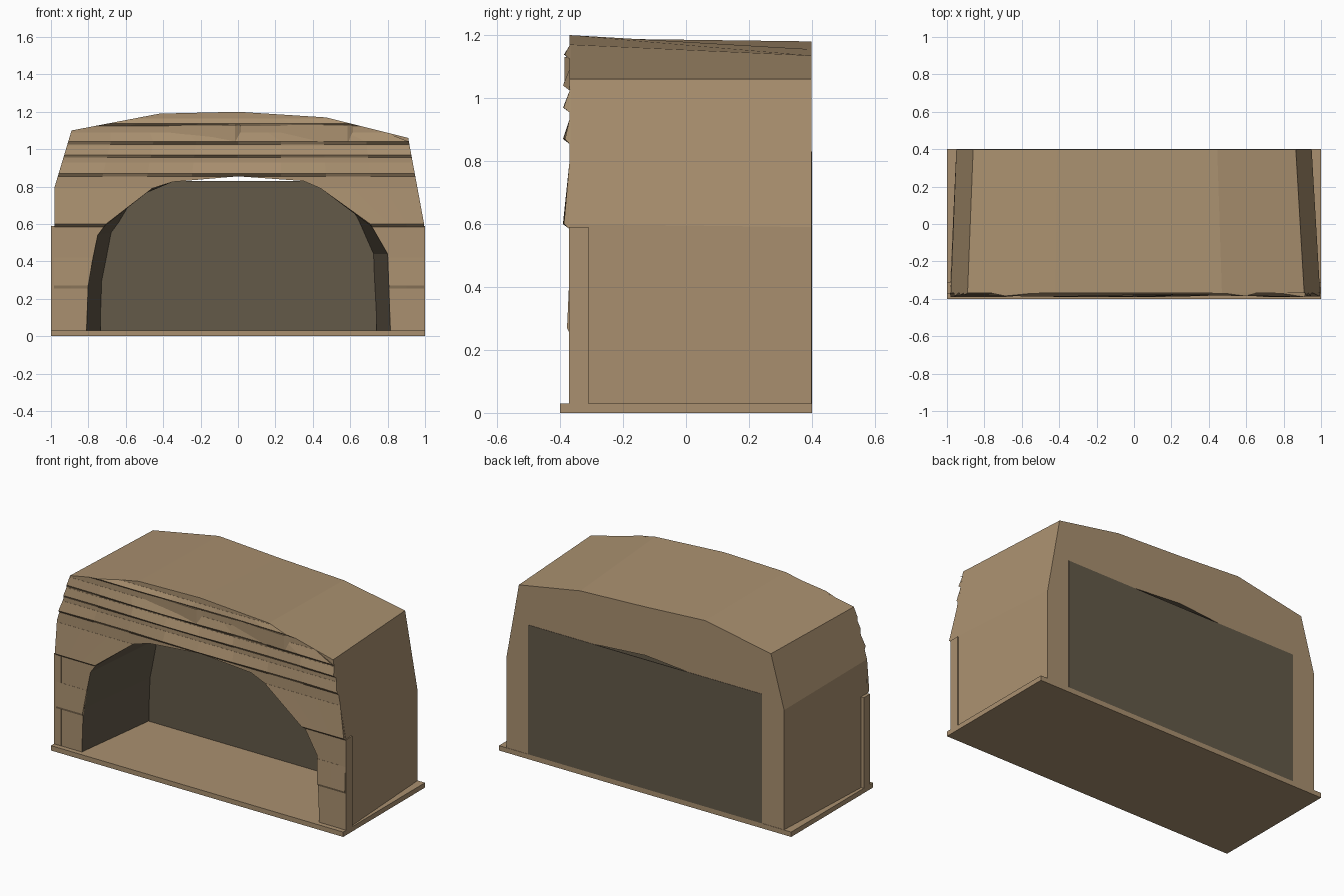
import bpy, bmesh, math

old = bpy.data.objects.get("Cube")
if old:
    bpy.data.objects.remove(old, do_unlink=True)


def material(name, rgb):
    m = bpy.data.materials.new(name)
    m.use_nodes = True
    m.diffuse_color = (*rgb, 1)
    m.node_tree.nodes["Principled BSDF"].inputs["Base Color"].default_value = (*rgb, 1)
    return m


STONE = material("sandy brown stone", (0.40, 0.28, 0.16))
SHADE = material("dark interior", (0.125, 0.10, 0.066))


def finish(name, bm, *mats):
    bmesh.ops.recalc_face_normals(bm, faces=bm.faces)
    me = bpy.data.meshes.new(name)
    bm.to_mesh(me)
    bm.free()
    for m in mats:
        me.materials.append(m)
    ob = bpy.data.objects.new(name, me)
    bpy.context.collection.objects.link(ob)
    return ob


def loft(name, rings, mats, dark=lambda i, j: False):
    """Closed solid through matching rings of points, capped at both ends."""
    bm = bmesh.new()
    vs = [[bm.verts.new(p) for p in r] for r in rings]
    n = len(rings[0])
    for a, b in zip(vs, vs[1:]):
        for i in range(n):
            j = (i + 1) % n
            f = bm.faces.new((a[i], a[j], b[j], b[i]))
            f.material_index = int(dark(i, j))
    bm.faces.new(vs[0])
    bm.faces.new(vs[-1])
    return finish(name, bm, *mats)


def box(name, x, y, z, mat):
    rings = [[(x[0], y[0], h), (x[1], y[0], h), (x[1], y[1], h), (x[0], y[1], h)] for h in z]
    return loft(name, rings, [mat])


FRONT, BACK = -0.37, 0.398

# Outlines as (x, z), running from the -x foot over the top to the +x foot
outer_front = [(-.985, .03), (-.98, .8), (-.89, 1.1), (-.42, 1.19), (0, 1.2),
               (.47, 1.17), (.91, 1.06), (.995, .6), (.995, .03)]
outer_back = [(-.95, .03), (-.95, .77), (-.86, 1.095), (-.41, 1.18), (0, 1.155),
              (.445, 1.135), (.865, 1.06), (.95, .59), (.95, .03)]
arch_front = [(-.81, .03), (-.8, .3), (-.75, .54), (-.6, .745), (-.35, .825),
              (0, .855), (.35, .83), (.65, .7), (.8, .44), (.815, .03)]
arch_back = [(-.71, .03), (-.7, .3), (-.65, .56), (-.54, .745), (-.35, .825),
             (0, .855), (.35, .83), (.58, .7), (.695, .44), (.717, .03)]

# Base slab
box("base_slab", (-1, 1), (-.4, .4), (0, .03), STONE)

# Rock shell with a tapering tunnel
n_out = len(outer_front)
shell_rings = [[(x, y, z) for x, z in o + a[::-1]]
               for o, a, y in ((outer_front, arch_front, FRONT), (outer_back, arch_back, BACK))]
loft("rock_shell", shell_rings, [STONE, SHADE], lambda i, j: i >= n_out and j >= n_out)

# Dark block closing the rear of the tunnel
box("rear_block", (-.8, .8), (.396, .4), (.03, .83), SHADE)
box("tunnel_end_wall", (-.735, .74), (.18, .19), (.03, .83), SHADE)


def edge_x(outline, z, side):
    """x of an outline at height z on the given side."""
    half = outline if side < 0 else outline[::-1]
    for (xa, za), (xb, zb) in zip(half, half[1:]):
        if za <= z <= zb:
            return xa + (xb - xa) * (z - za) / (zb - za)
    return half[0][0]


def ledge(name, z0, z1, depth, left, right, steps=8, wave=.3):
    """Overhanging strip: sharp lip near the bottom, fading out upwards."""
    lip = min(.015, (z1 - z0) / 3)
    rings = []
    for k in range(steps + 1):
        t = k / steps
        ring = []
        for z, out in ((z0, 0), (z0 + lip, 1), (z1, 0)):
            x = left(z) + (right(z) - left(z)) * t
            d = depth * (1 - wave + wave * math.sin(5 * x + 9 * z0)) * out
            ring.append((x, FRONT - .001 - d, z))
        ring.append((ring[2][0], FRONT + .004, z1))
        ring.append((ring[0][0], FRONT + .004, z0))
        rings.append(ring)
    loft(name, rings, [STONE])


def outer_edge(side):
    return lambda z: edge_x(outer_front, z, side)


def arch_edge(side):
    return lambda z: edge_x(arch_front, z, side)


# Rock layers above the arch
for name, z0, z1, d in (("lower_layer", .855, .93, .02), ("middle_layer", .955, 1.02, .02),
                        ("upper_layer", 1.025, 1.09, .02), ("crown_layer", 1.125, 1.165, .017)):
    ledge(name, z0, z1, d, outer_edge(-1), outer_edge(1))

# Rock layers on both legs
for side, word in ((-1, "right"), (1, "left")):
    ledge(word + "_leg_layer", .585, .79, .02, outer_edge(side), arch_edge(side), 3, .1)
    ledge(word + "_foot_layer", .255, .42, .007, outer_edge(side), arch_edge(side), 2, .1)
    xs = sorted((side * .95, side * 1.0))
    box(word + "_corner_trim", xs, (FRONT - .001, -.31), (.03, .59), STONE)

# Slanted blocks ending in short vertical steps
for k, x in enumerate((0, .6)):
    rings = [[(x - .4, FRONT, z), (x - .015, FRONT - .016, z), (x + .015, FRONT, z),
              (x, FRONT + .01, z)] for z in (1.04, 1.13)]
    loft("stepped_block_%d" % (k + 1), rings, [STONE])
